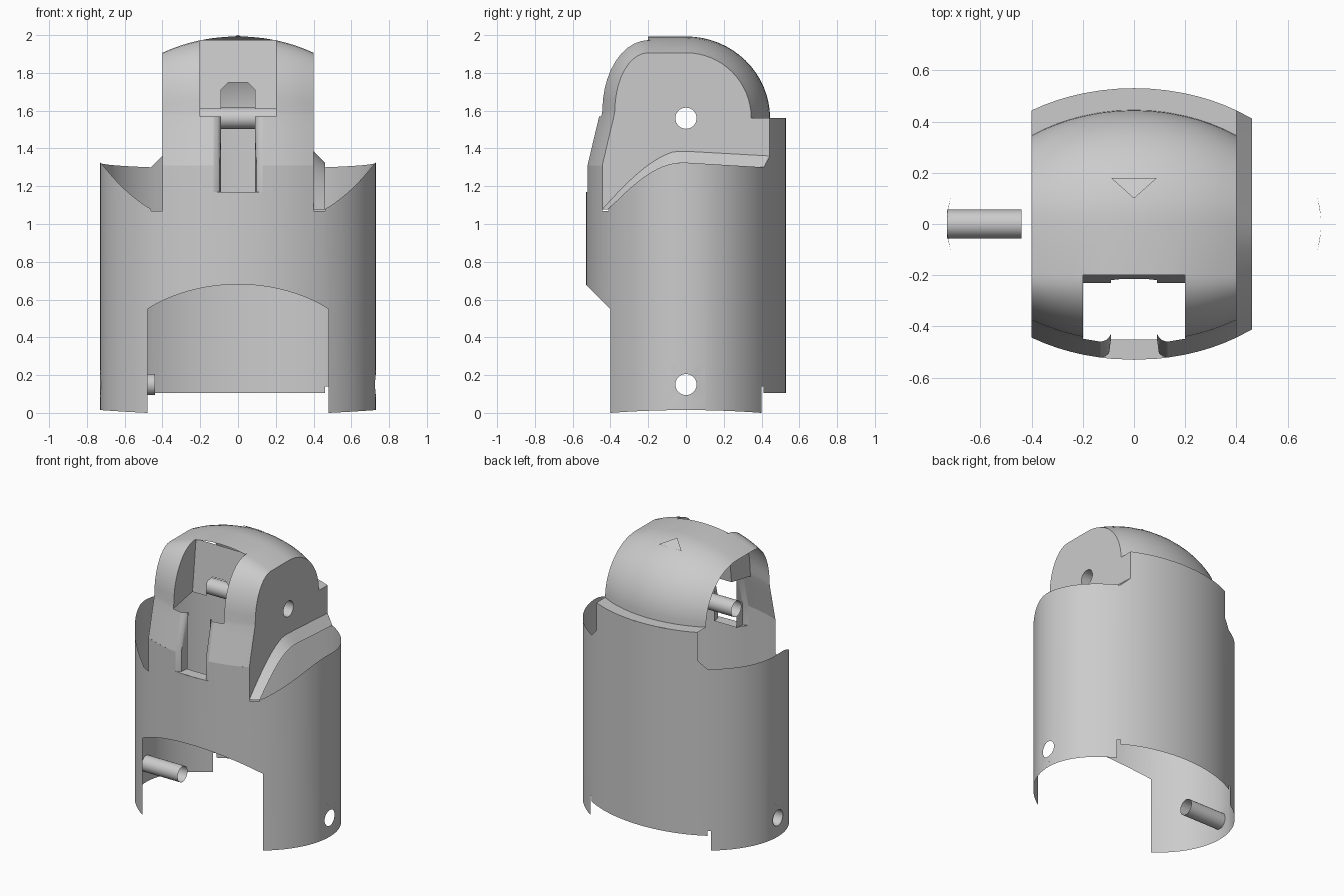
import bpy, bmesh, math
from math import sin, cos, pi, sqrt, asin

if "Cube" in bpy.data.objects:
    bpy.data.objects.remove(bpy.data.objects["Cube"])

A, B = 0.73, 0.53            # half widths of the oval body
AXIS_Z, LOW_Z, BORE = 1.56, 0.15, 0.056
HALF, POCKET, SLOT = 0.4, 0.2, 0.13

grey = bpy.data.materials.new("plain grey")
grey.use_nodes = True
colour = (0.6, 0.6, 0.6, 1)
grey.diffuse_color = colour
grey.node_tree.nodes["Principled BSDF"].inputs["Base Color"].default_value = colour


def finish(bm, name, centre=None):
    """Weld, turn faces away from a centre, shade and link."""
    bmesh.ops.remove_doubles(bm, verts=bm.verts, dist=0.0005)
    bm.normal_update()
    if centre:
        for f in bm.faces:
            c = f.calc_center_median()
            out = [c[i] - (c[i] if centre[i] is None else centre[i]) for i in range(3)]
            if sum(n * o for n, o in zip(f.normal, out)) < 0:
                f.normal_flip()
    me = bpy.data.meshes.new(name)
    bm.to_mesh(me)
    bm.free()
    me.materials.append(grey)
    ob = bpy.data.objects.new(name, me)
    bpy.context.collection.objects.link(ob)
    bpy.ops.object.select_all(action='DESELECT')
    ob.select_set(True)
    bpy.context.view_layer.objects.active = ob
    bpy.ops.object.shade_smooth_by_angle(angle=math.radians(30))
    return ob


def skin(bm, rows, keep=lambda i, j: True):
    """Quads between successive rows of points."""
    grid = [[bm.verts.new(p) for p in row] for row in rows]
    for i in range(len(grid) - 1):
        for j in range(len(grid[0]) - 1):
            if keep(i, j):
                bm.faces.new((grid[i][j], grid[i + 1][j], grid[i + 1][j + 1], grid[i][j + 1]))


def face(bm, pts):
    bm.faces.new([bm.verts.new(p) for p in pts])


def inset(x):
    """How far the oval has curved in from its middle at x."""
    return B - B * sqrt(1 - (x / A) ** 2)


def rim(y):
    """Height of the scooped side rim."""
    s = min(max((y + 0.42) / 0.4, 0), 1)
    return 1.07 + 0.255 * sin(s * pi / 2) - 0.06 * max(y, 0)


def steps(a, b, n):
    return [a + (b - a) * i / n for i in range(n + 1)]


# Oval body: angular bands, each with its own lower and upper edge
def arch(x, y): return 0.15 - y
def leg(x, y): return 0.015 * (1 - (y / 0.4) ** 2)
def side(x, y): return rim(y)
def slope(x, y): return 1.36 - (abs(x) - HALF)
def level(z): return lambda x, y: z


s, a, b, c = (asin(v / A) for v in (SLOT, HALF, 0.46, 0.479))
h = math.acos(0.1 / B)
bands = [
    (0, s, 3, arch, level(1.17)), (s, a, 6, arch, level(1.31)),
    (a, b, 2, arch, level(1.07)), (b, c, 1, arch, side),
    (c, h, 14, leg, side), (h, pi - h, 8, level(0.25), side),
    (h, pi - h, 8, leg, level(0.05)), (pi - h, pi - c, 14, leg, side),
    (pi - c, pi - b, 1, level(0.14), side), (pi - b, pi - a, 2, level(0.105), slope),
    (pi - a, pi, 9, level(0.105), level(AXIS_Z)),
]
bm = bmesh.new()
for sign in (-1, 1):
    for t0, t1, n, low, high in bands:
        pts = [(sign * A * sin(t), -B * cos(t)) for t in steps(t0, t1, n)]
        skin(bm, [[(x, y, f(x, y)) for x, y in pts] for f in (low, high)])
    # round hole set in the gap left in the side wall
    ring, square = [], []
    for k in range(41):
        t = 2 * pi * k / 40
        m = 0.1 / max(abs(cos(t)), abs(sin(t)))
        for r, out in ((BORE, ring), (m, square)):
            y = r * cos(t)
            out.append((sign * A * sqrt(1 - (y / B) ** 2), y, LOW_Z + r * sin(t)))
    skin(bm, [ring, square])
finish(bm, "body_shell", (0, 0, None))


# Domed head: one side profile, shrunk towards the cheeks
def profile(x):
    d = inset(x)
    pts = [(-B + d, 1.31), (-0.485 + d, 1.5), (-0.468 + d, 1.57)]
    for t in steps(0, pi / 2, 10):
        pts.append((-0.2 - (0.263 - d) * cos(t), 1.6 + (0.393 - d) * sin(t)))
    for t in steps(0, pi / 2, 16):
        pts.append(((0.445 - 1.15 * d) * sin(t), AXIS_Z + (0.433 - d) * cos(t)))
    return pts


half = [SLOT, POCKET, 0.25, 0.3, 0.35, HALF]
xs = [-x for x in reversed(half)] + [-0.065, 0, 0.065] + half


def head_keep(i, j):
    mid = abs(xs[i] + xs[i + 1]) / 2
    return not ((mid < SLOT and j < 13) or (mid < POCKET and 2 <= j < 13))


bm = bmesh.new()
skin(bm, [[(x, y, z) for y, z in profile(x)] for x in xs], head_keep)
finish(bm, "head_shell", (0, 0, 1.5))

# Flat cheek with its bore, on the left only
ks = steps(-1, 1, 24)
upper = [(k * 0.443, rim(k * 0.412) + 0.06 * min(1, (k + 1) * 1.2)) for k in ks]
outline = profile(HALF) + [(0.443, AXIS_Z)] + upper[::-1]
bore = [(BORE * cos(2 * pi * k / 32), AXIS_Z + BORE * sin(2 * pi * k / 32)) for k in range(32)]
bm = bmesh.new()
edges = []
for loop in (outline, bore):
    vs = [bm.verts.new((HALF, y, z)) for y, z in loop]
    edges += [bm.edges.new((vs[i - 1], vs[i])) for i in range(len(vs))]
bmesh.ops.triangle_fill(bm, edges=edges, use_beauty=True)
finish(bm, "left_cheek", (0, None, None))

# Sloping ledge beside the cheek
bm = bmesh.new()
skin(bm, [[(HALF, y, z) for y, z in upper],
          [(0.46, k * 0.412, rim(k * 0.412)) for k in ks]])
finish(bm, "left_ledge", (0, None, 0))

# Flat ledge behind the dome
bm = bmesh.new()
skin(bm, [[(x, 0.445 - 1.15 * inset(x), AXIS_Z) for x in xs],
          [(x, B - inset(x), AXIS_Z) for x in xs]])
finish(bm, "rear_ledge", (None, None, 0))

# Pocket: notched rear wall and two side walls
bm = bmesh.new()
notch = [(POCKET, 1.61), (0.09, 1.61), (0.09, 1.71), (0.05, 1.75)]
wall = [(-POCKET, 1.975), (POCKET, 1.975)] + notch + [(-x, z) for x, z in reversed(notch)]
face(bm, [(x, -0.19 - (1.975 - z) * 0.11, z) for x, z in wall])
for x in (-POCKET, POCKET):
    face(bm, [(x, y, z) for y, z in profile(x)[2:13] + [(-0.19, 1.975), (-0.23, 1.61)]])
finish(bm, "pocket_walls", (None, 0.5, None))

# Front slot: rounded jambs and a sill
bm = bmesh.new()
for sign in (-1, 1):
    d = inset(SLOT)
    rows = []
    for y, z in [(-B + d, 1.17)] + profile(SLOT)[:3]:
        edge = [(SLOT, y), (0.11, y + 0.006), (0.097, y + 0.018), (0.09, max(y + 0.03, -0.45)), (0.09, -0.445)]
        rows.append([(sign * x, v, z) for x, v in edge])
    skin(bm, rows)
sill = [-SLOT, -0.09, 0, 0.09, SLOT]
skin(bm, [[(x, -B + inset(x), 1.17) for x in sill],
          [(max(-0.09, min(0.09, x)), -0.45, 1.17) for x in sill]])
finish(bm, "slot_lining")


# Open tubes: across the head, and a stub inside the right wall
def tube(name, x0, x1, z):
    bm = bmesh.new()
    ts = steps(0, 2 * pi, 32)
    skin(bm, [[(x, BORE * cos(t), z + BORE * sin(t)) for t in ts] for x in (x0, x1)])
    finish(bm, name, (None, 0, z))


tube("head_tube", -HALF, HALF, AXIS_Z)
tube("lower_tube", -A, -0.44, LOW_Z)

# Small raised tab on the crown
bm = bmesh.new()
face(bm, [(0, 0.1, 2.0), (0.09, 0.18, 1.962), (-0.09, 0.18, 1.962)])
finish(bm, "crown_tab", (None, None, 0))
